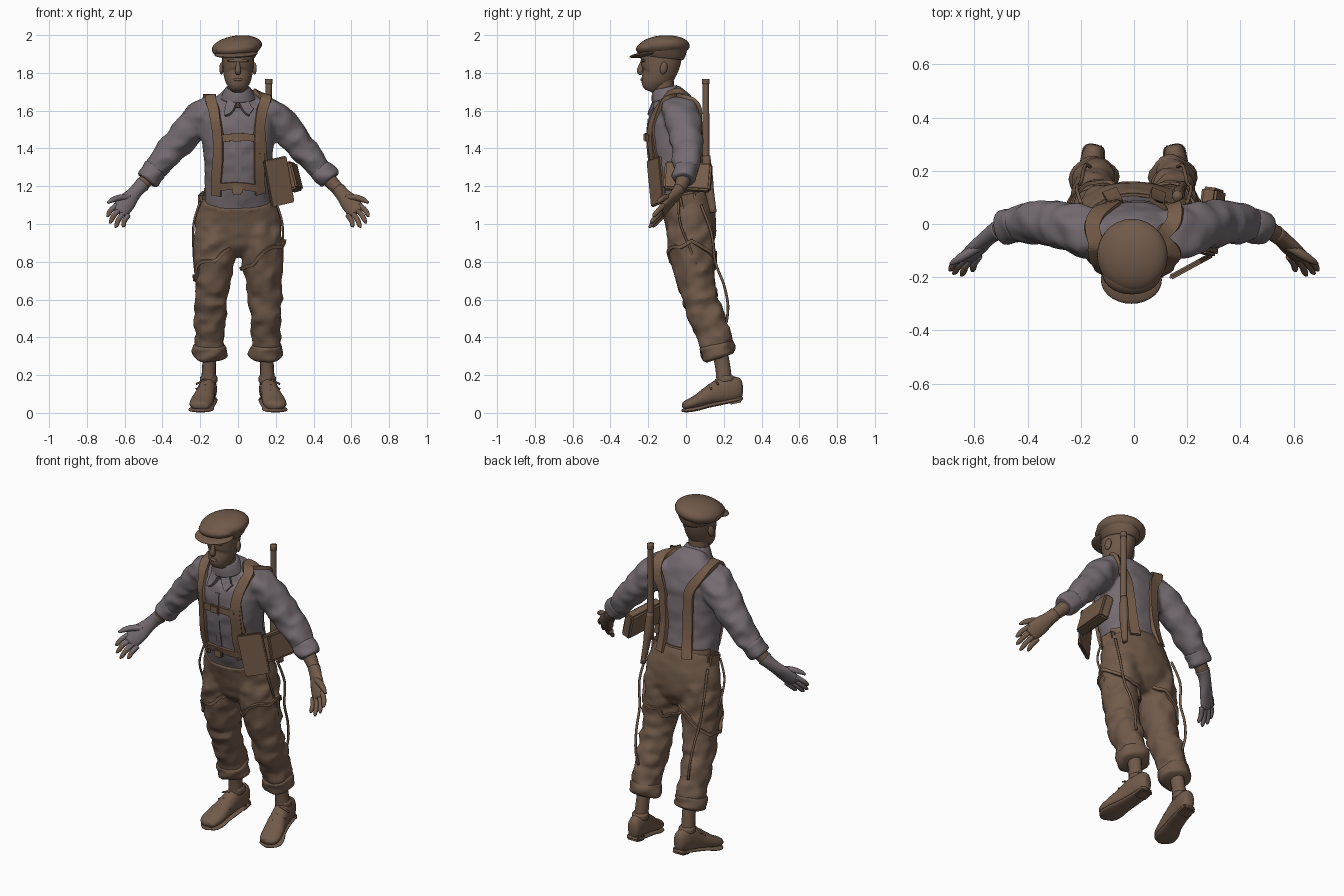
import bpy, bmesh, math
from mathutils import Vector, Euler, noise
from mathutils.bvhtree import BVHTree

X, Y, Z = Vector((1, 0, 0)), Vector((0, 1, 0)), Vector((0, 0, 1))

def material(name, rgb):
    m = bpy.data.materials.new(name)
    m.diffuse_color = (*rgb, 1)
    return m

BROWN = material("earth_brown", (0.165, 0.103, 0.068))
STRAP = material("leather_brown", (0.182, 0.109, 0.068))
SHIRT = material("dusty_grey", (0.175, 0.147, 0.162))

def finish(name, bm, mat, smooth=True):
    bmesh.ops.recalc_face_normals(bm, faces=bm.faces)
    me = bpy.data.meshes.new(name)
    bm.to_mesh(me)
    bm.free()
    ob = bpy.data.objects.new(name, me)
    bpy.context.collection.objects.link(ob)
    me.materials.append(mat)
    if smooth:
        me.shade_smooth()
    return ob

def spline(pts, n):
    """Catmull-Rom through tuples of any length."""
    out = []
    for i in range(len(pts) - 1):
        q = (pts[max(i - 1, 0)], pts[i], pts[i + 1], pts[min(i + 2, len(pts) - 1)])
        for t in (k / n for k in range(n)):
            out.append(tuple(0.5 * (2 * b + (c - a) * t + (2 * a - 5 * b + 4 * c - d) * t * t
                                    + (3 * b - a - 3 * c + d) * t ** 3) for a, b, c, d in zip(*q)))
    return out + [tuple(pts[-1])]

def skin(name, rings, mat, smooth=True, closed=False):
    bm = bmesh.new()
    vs = [[bm.verts.new(p) for p in r] for r in rings]
    n = len(vs[0])
    for i in range(len(vs) if closed else len(vs) - 1):
        r, q = vs[i], vs[(i + 1) % len(vs)]
        for j in range(n):
            bm.faces.new((r[j], r[(j + 1) % n], q[(j + 1) % n], q[j]))
    if not closed:
        bm.faces.new(vs[0])
        bm.faces.new(vs[-1])
    return finish(name, bm, mat, smooth)

def tube(name, pts, mat, ref=X, s=1, sides=24, n=4, fold=0.0, power=1.0):
    """Loft of ellipses along (x, y, z, radius along ref, other radius)."""
    pts = spline([(p[0] * s, *p[1:]) for p in pts], n)
    cs = [Vector(p[:3]) for p in pts]
    ref = Vector((ref.x * s, ref.y, ref.z))
    rings = []
    for i, p in enumerate(pts):
        t = (cs[min(i + 1, len(cs) - 1)] - cs[max(i - 1, 0)]).normalized()
        u = (ref - t * ref.dot(t)).normalized()
        ring = []
        for a in (math.tau * k / sides for k in range(sides)):
            c, d = (math.copysign(abs(f) ** power, f) for f in (math.cos(a), math.sin(a)))
            o = u * p[3] * c + t.cross(u) * p[4] * d
            w = cs[i] + o
            ring.append(w + o.normalized() * fold * noise.noise(Vector((w.x * 14, w.y * 14, w.z * 22))))
        rings.append(ring)
    return skin(name, rings, mat)

def cord(name, pts, r, mat, s=1, ref=X):
    return tube(name, [(*p, r, r) for p in pts], mat, ref, s, 8, 5)

def solid(name, loc, size, mat, rot=(0, 0, 0), bevel=0):
    """Ellipsoid, or a bevelled box when bevel is given."""
    bm, e = bmesh.new(), Euler(rot)
    if bevel:
        bmesh.ops.create_cube(bm, size=1)
        bmesh.ops.scale(bm, vec=size, verts=bm.verts)
        bmesh.ops.bevel(bm, geom=bm.edges[:], offset=bevel, segments=2, affect='EDGES')
    else:
        bmesh.ops.create_uvsphere(bm, u_segments=28, v_segments=16, radius=1)
        bmesh.ops.scale(bm, vec=size, verts=bm.verts)
    for v in bm.verts:
        v.co.rotate(e)
        v.co += Vector(loc)
    return finish(name, bm, mat, not bevel)

def strap(name, pts, width, bodies, closed=False, thick=0.009, mat=STRAP):
    """Flat band pressed on to the nearest surface of the given objects."""
    vs, fs = [], []
    for o in bodies:
        k = len(vs)
        vs += [v.co.copy() for v in o.data.vertices]
        fs += [[k + i for i in f.vertices] for f in o.data.polygons]
    tree = BVHTree.FromPolygons(vs, fs)
    path = [Vector(p) for p in spline(pts, 6)][:-1 if closed else None]
    hits = [tree.find_nearest(p)[0] for p in path]
    outs = [(p - h).normalized() for p, h in zip(path, hits)]
    m = len(path)
    near = lambda i: (i % m) if closed else min(max(i, 0), m - 1)
    for _ in range(4):
        hits, outs = ([(q[near(i - 1)] + q[i] * 2 + q[near(i + 1)]) / 4 for i in range(m)] for q in (hits, outs))
    rings = []
    for i, h in enumerate(hits):
        nrm = outs[i].normalized()
        side = (hits[near(i + 1)] - hits[near(i - 1)]).cross(nrm).normalized() * width / 2
        rings.append([h + side * a + nrm * b for a, b in ((1, -.01), (1, thick), (-1, thick), (-1, -.01))])
    return skin(name, rings, mat, False, closed)

def merge(name, obs, mat):
    """Fuse overlapping parts into one cloth skin."""
    bm = bmesh.new()
    for o in obs:
        bm.from_mesh(o.data)
        bpy.data.objects.remove(o)
    ob = finish(name, bm, mat)
    r = ob.modifiers.new("fuse", 'REMESH')
    r.mode, r.voxel_size, r.use_smooth_shade = 'VOXEL', .011, True
    sm = ob.modifiers.new("soften", 'SMOOTH')
    sm.factor, sm.iterations = .5, 4

# Shirt body and trouser seat
torso = tube("shirt_body", [(0, .01, 1.06, .18, .122), (0, -.03, 1.2, .175, .13), (0, -.05, 1.32, .178, .14),
                            (0, -.06, 1.45, .19, .145), (0, -.06, 1.55, .194, .137), (0, -.06, 1.62, .167, .112),
                            (0, -.08, 1.665, .112, .087), (0, -.1, 1.695, .072, .07)],
             SHIRT, sides=36, fold=.01, power=.9)
seat = tube("seat", [(0, .045, .83, .08, .06), (0, .035, .9, .2, .115), (0, .025, 1.02, .23, .136),
                     (0, .005, 1.1, .207, .138), (0, -.011, 1.138, .192, .141)], BROWN, sides=36, fold=.008)
shells, legs, SIDES = [torso], {}, ((-1, "right"), (1, "left"))

# Arms and hands
for s, side in SIDES:
    shells.append(tube(side + "_sleeve", [(.09, -.055, 1.605, .065, .085), (.17, -.035, 1.59, .078, .1),
                  (.235, -.012, 1.525, .087, .095), (.3, 0, 1.45, .08, .088), (.38, .005, 1.36, .071, .08),
                  (.45, -.003, 1.275, .054, .062), (.475, -.01, 1.245, .05, .055)], SHIRT, Z, s, fold=.018))
    tube(side + "_rolled_cuff", [(.432, .002, 1.297, .05, .055), (.44, 0, 1.288, .062, .066),
         (.462, -.008, 1.26, .064, .066), (.482, -.014, 1.235, .059, .06), (.486, -.015, 1.23, .042, .045)],
         SHIRT, Z, s, fold=.012)
    tube(side + "_forearm", [(.45, -.005, 1.27, .043, .045), (.51, -.025, 1.205, .036, .035),
                             (.55, -.05, 1.165, .03, .027)], BROWN, Z, s, 16)
    glove, across = SHIRT if s < 0 else BROWN, Vector((.75, 0, .65))
    start = [(.505, -.022, 1.21, .041, .041)] if s < 0 else []
    tube(side + "_palm", start + [(.53, -.035, 1.185, .036, .033), (.56, -.06, 1.15, .039, .028),
         (.59, -.09, 1.115, .049, .023), (.625, -.125, 1.07, .047, .019), (.632, -.132, 1.06, .03, .01)],
         glove, across, s, 16)
    hand = [tube(side + "_thumb", [(.575, -.08, 1.14, .018, .018), (.625, -.11, 1.14, .018, .017),
                 (.665, -.135, 1.127, .014, .014), (.69, -.15, 1.112, .006, .006)], glove, Y, s, 10)]
    for i, tip in enumerate(((.694, -.175, 1.04), (.68, -.188, 1.005), (.65, -.195, .982), (.61, -.178, .985))):
        base, end = Vector((.645 - i * .021, -.12, 1.1 - i * .018)), Vector(tip)
        hand.append(tube(f"{side}_finger_{i + 1}", [(*base, .014, .014), (*(base.lerp(end, .5) + X * .006), .013, .014),
                    (*base.lerp(end, .85), .0115, .0115), (*end, .004, .004)], BROWN, Y, s, 10))
        if s < 0:  # gloved knuckles and finger backs
            hand[-1].data.materials.append(SHIRT)
            for f in hand[-1].data.polygons:
                f.material_index = int(f.normal.y > .1 or f.center.z > base.lerp(end, .4).z)

# Legs and shoes
for s, side in SIDES:
    legs[s] = tube(side + "_leg", [(.11, .025, 1.0, .105, .12), (.122, .03, .9, .113, .122),
                   (.13, .04, .78, .105, .11), (.14, .07, .63, .09, .094), (.146, .105, .52, .084, .092),
                   (.15, .145, .42, .078, .088), (.15, .17, .34, .075, .08), (.15, .175, .31, .07, .075)],
                   BROWN, X, s, 28, fold=.022)
    tube(side + "_trouser_cuff", [(.15, .158, .365, .07, .075), (.15, .16, .357, .084, .087),
         (.15, .168, .33, .09, .091), (.15, .177, .302, .087, .087), (.15, .181, .29, .07, .07)],
         BROWN, X, s, fold=.016)
    tube(side + "_ankle", [(.15, .17, .35, .042, .045), (.153, .192, .26, .036, .04),
                           (.157, .205, .15, .04, .042)], BROWN, X, s, 16)
    tube(side + "_shoe", [(.148, .298, .125, .02, .035), (.15, .285, .125, .034, .058), (.155, .25, .125, .044, .068),
         (.162, .2, .12, .047, .07), (.174, .13, .094, .052, .053), (.19, .06, .062, .061, .035),
         (.202, .01, .043, .056, .027), (.207, -.01, .036, .04, .021), (.208, -.02, .033, .012, .008)],
         BROWN, X, s, power=.9)
    tube(side + "_sole", [(.148, .297, .078, .02, .008), (.151, .28, .072, .042, .011), (.16, .2, .055, .047, .011),
         (.176, .12, .038, .053, .011), (.192, .06, .022, .065, .011), (.203, .01, .014, .059, .011),
         (.208, -.02, .013, .02, .008)], BROWN, X, s, power=.8)
    solid(side + "_heel", (s * .152, .26, .066), (.076, .068, .033), BROWN, (.2, 0, 0), .006)
    for i in range(3):
        y, z = .165 - i * .035, .17 - i * .026
        cord(f"{side}_lace_{i + 1}", [(.125, y + .012, z - .018), (.172, y - .008, z + .004),
                                      (.222, y + .004, z - .018)], .005, BROWN, s, Z)
    tube(side + "_shoe_collar", [(.156, .212, .165, .046, .05), (.155, .21, .188, .046, .047),
                                 (.155, .21, .198, .038, .04)], BROWN, X, s, 16)

# Neck, head and face
tube("neck", [(0, -.1, 1.63, .058, .058), (0, -.118, 1.7, .055, .056), (0, -.125, 1.8, .06, .06)], BROWN)
tube("head", [(0, -.195, 1.703, .025, .024), (0, -.19, 1.715, .043, .044), (0, -.175, 1.75, .063, .067),
              (0, -.15, 1.79, .076, .088), (0, -.137, 1.84, .082, .103), (0, -.13, 1.9, .084, .108),
              (0, -.125, 1.95, .07, .09)], BROWN, sides=28)
tube("nose", [(0, -.228, 1.865, .008, .01), (0, -.238, 1.835, .012, .014),
              (0, -.243, 1.808, .016, .017), (0, -.232, 1.795, .012, .01)], BROWN, sides=12)
solid("lips", (0, -.233, 1.764), (.024, .009, .008), BROWN)
solid("brow", (0, -.224, 1.864), (.058, .016, .01), BROWN)
for s, side in SIDES:
    solid(side + "_ear", (s * .086, -.118, 1.825), (.012, .02, .033), BROWN, (-.2, 0, s * .3))

# Flat cap
solid("cap_crown", (-.006, -.118, 1.937), (.134, .138, .06), BROWN, (.06, -.13, 0))
solid("cap_front", (-.008, -.185, 1.93), (.112, .08, .042), BROWN, (.1, -.1, 0))
tube("cap_band", [(0, -.125, 1.88, .088, .11), (0, -.123, 1.9, .1, .121), (0, -.12, 1.94, .118, .126)], BROWN)
solid("cap_brim", (-.01, -.21, 1.898), (.115, .091, .014), BROWN, (.15, -.04, 0))

# Shirt collar
tube("collar_stand", [(0, -.098, 1.665, .092, .086), (0, -.106, 1.695, .08, .078), (0, -.112, 1.722, .066, .066)], SHIRT)
for s, side in SIDES:
    strap(side + "_collar_flap", [(s * .028, -.24, 1.70), (s * .06, -.25, 1.66), (s * .085, -.24, 1.625)],
          .05, [torso], thick=.014, mat=SHIRT)
strap("shirt_placket", [(0, -.28, 1.59), (0, -.28, 1.4), (0, -.28, 1.15)], .03, [torso], thick=.004, mat=SHIRT)

# Harness straps, pouches and cords
for s, side in SIDES:
    inner = .085 if s < 0 else .125
    strap(side + "_shoulder_strap", [(s * .165, -.2, 1.12), (s * .155, -.26, 1.25), (s * .15, -.27, 1.45),
          (s * .15, -.23, 1.6), (s * .15, -.16, 1.73), (s * .15, -.04, 1.76), (s * .14, .07, 1.7),
          (s * inner, .15, 1.55), (s * inner, .16, 1.4), (s * .11, .17, 1.14)], .056, shells + [seat], thick=.012)
    solid(side + "_hip_pouch", (s * .185, .01, 1.12), (.04, .09, .1), STRAP, (.2, 0, s * .2), .012)
    ring = [(s * .13 + .22 * math.cos(a), .04 + .22 * math.sin(a), .81 + .09 * math.cos(a))
            for a in (math.tau * k / 12 for k in range(13))]
    strap(side + "_thigh_strap", ring, .018, [legs[s]], True)
    cord(side + "_hanging_cord", [(.2, .08, 1.1), (.215, .135, .95), (.2, .155, .8), (.19, .2, .68),
                                  (.18, .222, .57), (.165, .215, .48)], .007, STRAP, s)
    cord(side + "_side_cord", [(.2, -.04, 1.12), (.235, -.03, 1.0), (.235, .03, .85), (.225, .06, .75)], .006, STRAP, s)
strap("chest_strap", [(-.15, -.25, 1.45), (0, -.28, 1.46), (.15, -.25, 1.45)], .038, [torso], thick=.014)
strap("waist_belt", [(-.16, -.22, 1.17), (0, -.27, 1.18), (.16, -.22, 1.17)], .038, [torso], thick=.014)
strap("back_belt", [(-.24, .02, 1.17), (-.14, .17, 1.19), (0, .22, 1.2), (.14, .17, 1.19), (.24, .02, 1.17)],
      .045, [torso], thick=.011)
for name, y, z in (("chest_buckle", -.215, 1.46), ("waist_buckle", -.178, 1.18)):
    solid(name, (-.005, y, z), (.055, .02, .046), STRAP, bevel=.006)

# Slung rifle
tube("rifle_barrel", [(.163, .105, 1.2, .02, .02), (.163, .105, 1.5, .018, .019), (.163, .105, 1.73, .017, .018),
                      (.163, .105, 1.74, .02, .021), (.163, .105, 1.768, .02, .021)], BROWN, sides=14)
tube("rifle_stock", [(.163, .107, 1.36, .02, .022), (.168, .115, 1.25, .024, .028), (.175, .125, 1.17, .018, .024),
                     (.185, .145, 1.06, .014, .018)], BROWN, sides=14)

# Satchel under the left arm
solid("satchel_flap", (.215, -.158, 1.225), (.14, .02, .25), STRAP, (0, -.2, .5), .006)
solid("satchel_body", (.285, .01, 1.25), (.06, .25, .15), STRAP, (-.05, -.25, -.12), .01)
strap("satchel_sling", [(.15, -.25, 1.52), (.165, -.24, 1.42), (.19, -.22, 1.3)], .045, [torso])

merge("shirt", shells, SHIRT)
merge("trousers", [seat, *legs.values()], BROWN)
